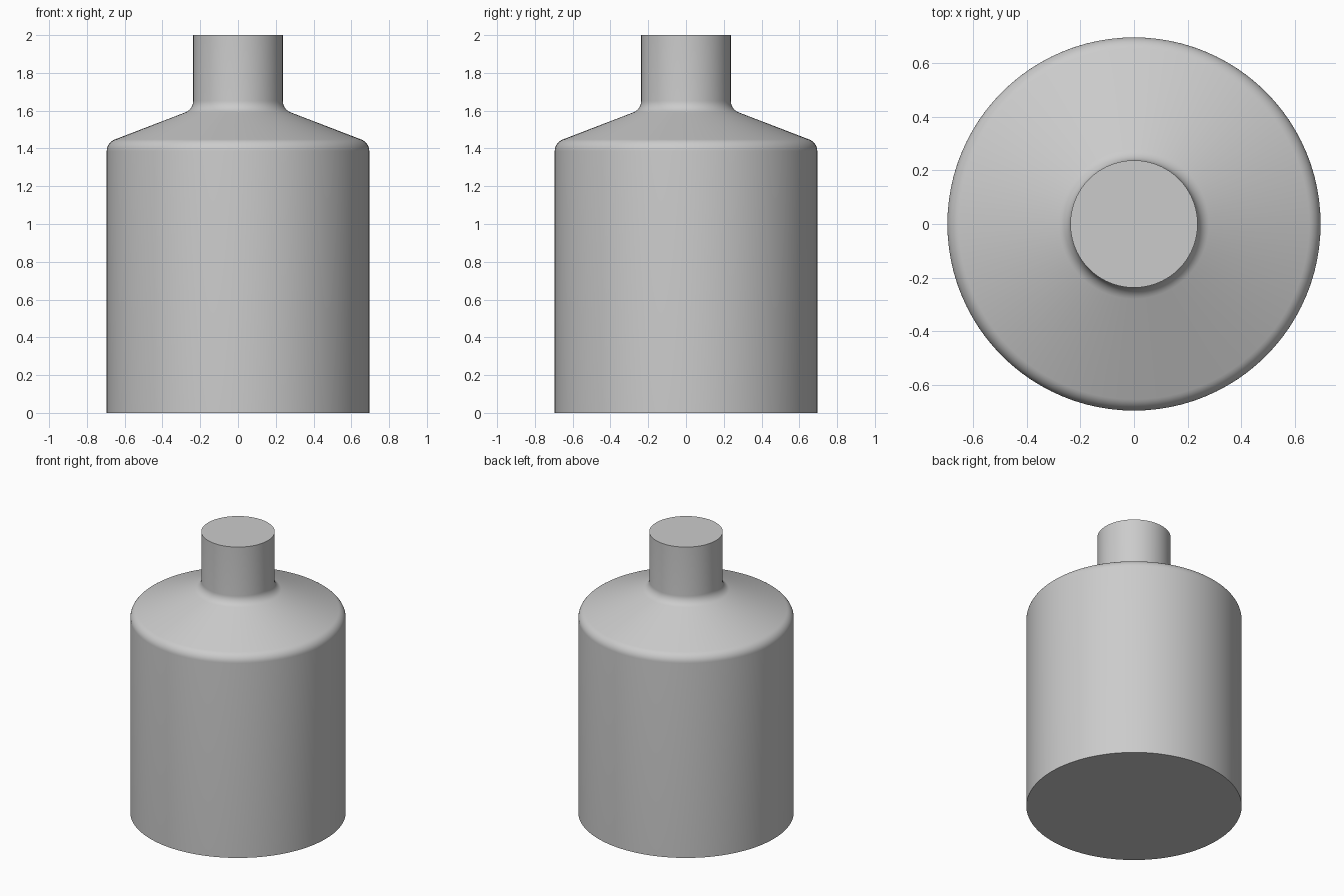
import bpy
import bmesh
import math
from mathutils import Vector

default = bpy.data.objects.get("Cube")
if default:
    bpy.data.objects.remove(default, do_unlink=True)

SIDES = 96
BODY_R, NECK_R, HEIGHT = 0.695, 0.237, 2.0
SHOULDER_Z, NECK_Z = 1.431, 1.607
FILLET_LENGTH = 0.045


def fillet(before, corner, after, length, steps=8):
    """Round a profile corner with a circular arc."""
    to_a = (before - corner).normalized()
    to_b = (after - corner).normalized()
    half = to_a.angle(to_b) / 2
    radius = length * math.tan(half)
    centre = corner + (to_a + to_b).normalized() * length / math.cos(half)
    start = (corner + to_a * length - centre).normalized()
    end = (corner + to_b * length - centre).normalized()
    return [centre + start.slerp(end, i / steps) * radius for i in range(steps + 1)]


# Half profile: base, rounded shoulder, rounded neck root, flat top
base = Vector((BODY_R, 0, 0))
shoulder = Vector((BODY_R, 0, SHOULDER_Z))
neck_root = Vector((NECK_R, 0, NECK_Z))
rim = Vector((NECK_R, 0, HEIGHT))
profile = [base]
profile += fillet(base, shoulder, neck_root, FILLET_LENGTH)
profile += fillet(shoulder, neck_root, rim, FILLET_LENGTH)
profile.append(rim)

# Revolve the profile into a closed solid
bm = bmesh.new()
angles = [math.tau * i / SIDES for i in range(SIDES)]
rings = []
for p in profile:
    rings.append([bm.verts.new((p.x * math.cos(a), p.x * math.sin(a), p.z)) for a in angles])
for low, high in zip(rings, rings[1:]):
    for i in range(SIDES):
        j = (i + 1) % SIDES
        bm.faces.new((low[i], low[j], high[j], high[i]))
bm.faces.new(rings[0][::-1])
bm.faces.new(rings[-1])
mesh = bpy.data.meshes.new("bottle_body")
bm.to_mesh(mesh)
bm.free()
bottle = bpy.data.objects.new("bottle_body", mesh)
bpy.context.collection.objects.link(bottle)

# Plain grey finish
grey = bpy.data.materials.new("plain_grey")
grey.use_nodes = True
colour = (0.6, 0.6, 0.6, 1)
grey.diffuse_color = colour
grey.node_tree.nodes["Principled BSDF"].inputs["Base Color"].default_value = colour
mesh.materials.append(grey)

# Smooth sides with crisp base and rim edges
bpy.ops.object.select_all(action="DESELECT")
bottle.select_set(True)
bpy.context.view_layer.objects.active = bottle
bpy.ops.object.shade_smooth_by_angle(angle=math.radians(30))
